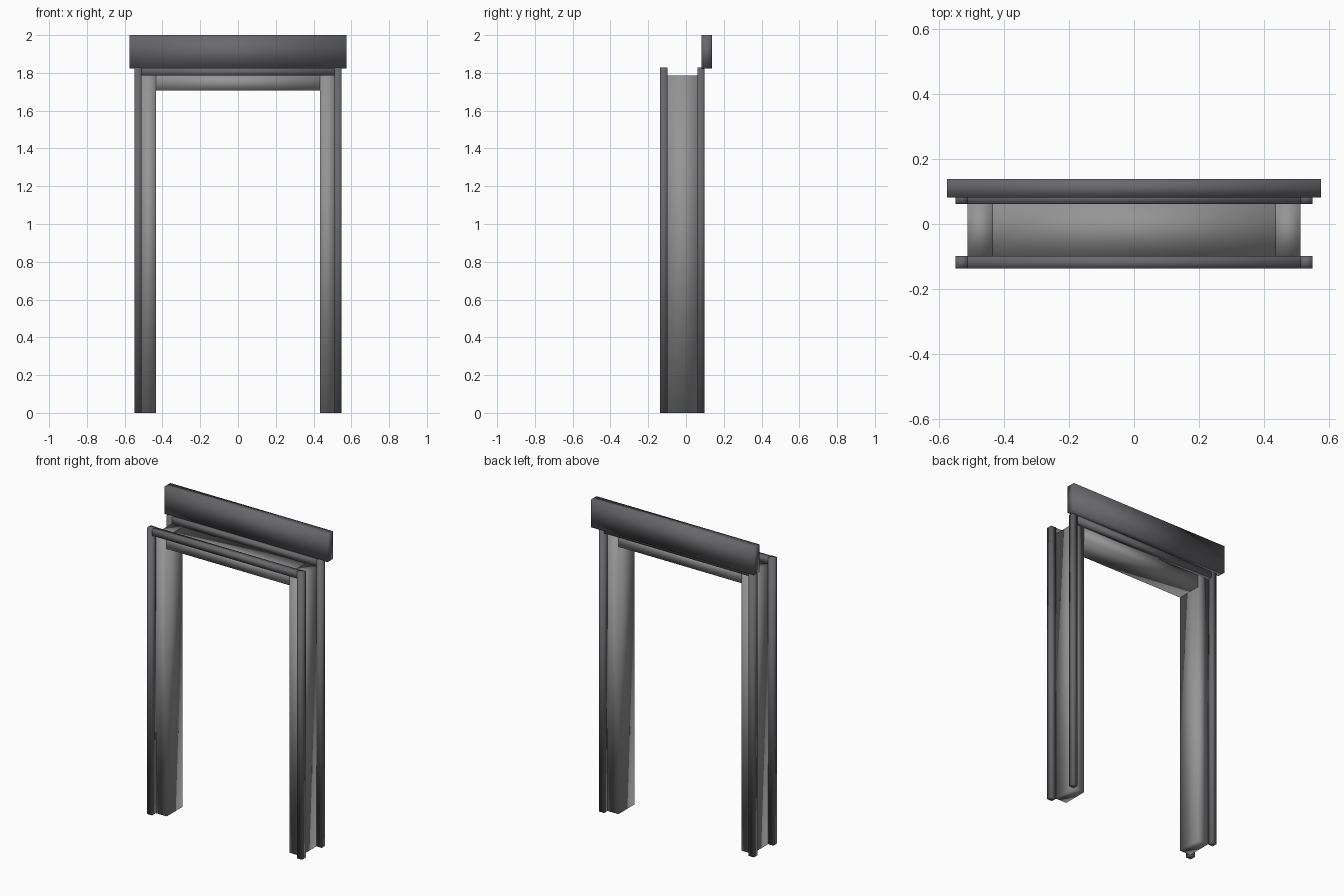
import bpy

if "Cube" in bpy.data.objects:
    bpy.data.objects.remove(bpy.data.objects["Cube"])


def material(name, r, g, b):
    mat = bpy.data.materials.new(name)
    mat.diffuse_color = (r, g, b, 1)
    mat.use_nodes = True
    mat.node_tree.nodes["Principled BSDF"].inputs["Base Color"].default_value = mat.diffuse_color
    return mat


FRAME_MAT = material("mid_grey", 0.30, 0.30, 0.30)
TRIM_MAT = material("dark_grey", 0.14, 0.14, 0.15)


def box(name, x, y, z, mat):
    """Smooth-shaded box spanning the given (min, max) ranges."""
    bpy.ops.mesh.primitive_cube_add(
        size=1, location=[(a + b) / 2 for a, b in (x, y, z)])
    ob = bpy.context.object
    ob.name = name
    ob.scale = [b - a for a, b in (x, y, z)]
    bpy.ops.object.transform_apply(location=False, rotation=False, scale=True)
    bpy.ops.object.shade_smooth()
    ob.data.materials.append(mat)
    return ob


INNER, OUTER, EDGE = 0.434, 0.511, 0.548      # half widths of opening, frame, trim
FRAME_Y = (-0.099, 0.062)
FRAME_TOP, TRIM_TOP = 1.786, 1.828
TRIMS = {"front": (-0.137, -0.099), "back": (0.062, 0.097)}

# Door frame: two jambs and the lintel between them
for side, s in (("left", -1), ("right", 1)):
    box(f"{side}_jamb", sorted((s * INNER, s * OUTER)), FRAME_Y, (0, FRAME_TOP), FRAME_MAT)
box("lintel", (-INNER, INNER), FRAME_Y, (1.707, FRAME_TOP), FRAME_MAT)

# Thin trim around the frame, on the front and the back
for face, y in TRIMS.items():
    for side, s in (("left", -1), ("right", 1)):
        box(f"{face}_{side}_trim", sorted((s * OUTER, s * EDGE)), y, (0, TRIM_TOP), TRIM_MAT)
    box(f"{face}_top_trim", (-OUTER, OUTER), y, (FRAME_TOP, TRIM_TOP - 0.002), TRIM_MAT)

# Wide header board above the back trim
box("header_board", (-0.575, 0.575), (0.082, 0.138), (1.823, 2.0), TRIM_MAT)
